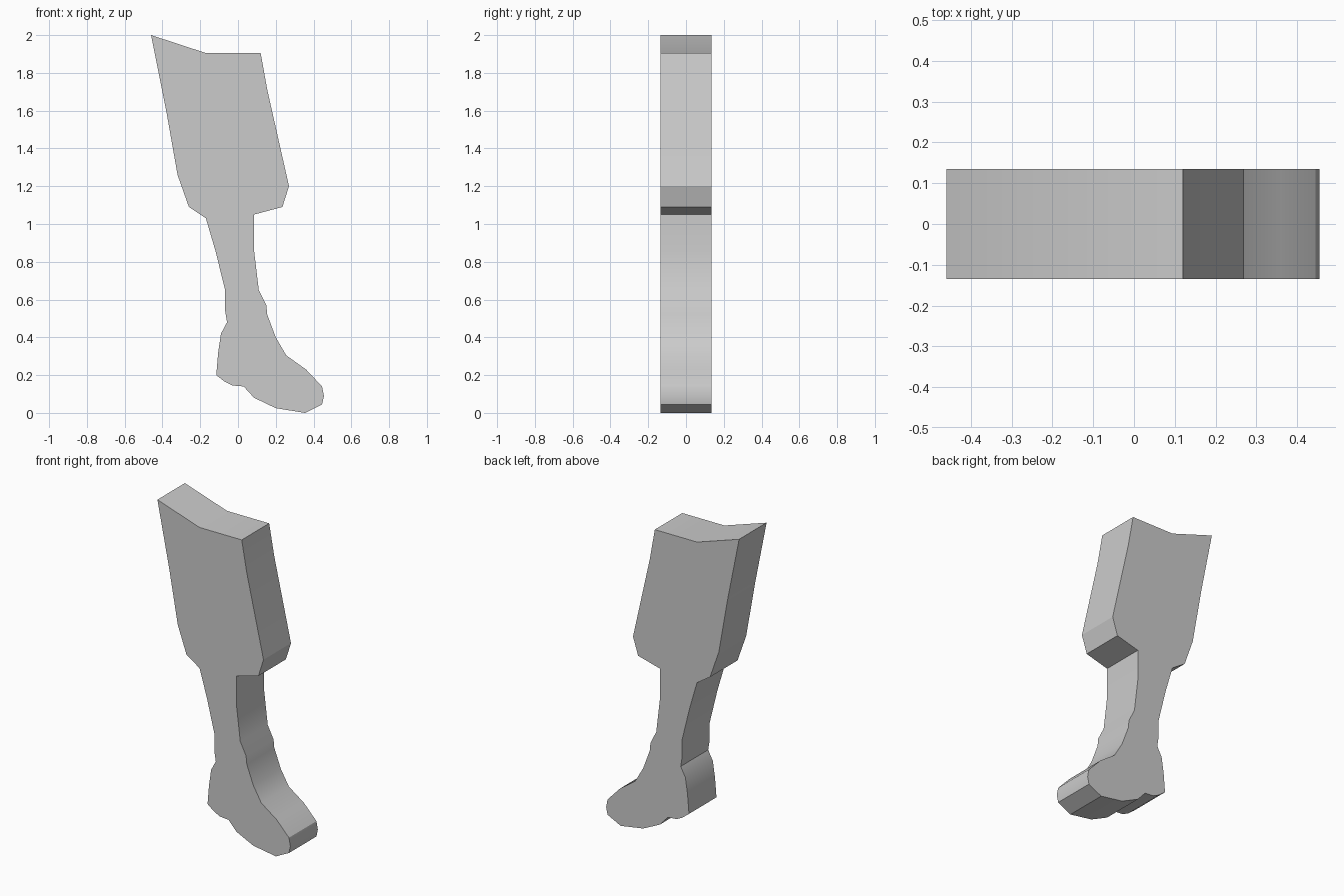
import bpy
import bmesh
import math

default_cube = bpy.data.objects.get("Cube")
if default_cube:
    bpy.data.objects.remove(default_cube, do_unlink=True)


def make_material(name, colour):
    material = bpy.data.materials.new(name)
    material.use_nodes = True
    material.diffuse_color = colour
    material.node_tree.nodes["Principled BSDF"].inputs["Base Color"].default_value = colour
    return material


def extrude_profile(name, outline, depth, material):
    """Make a solid from an outline in the x-z plane, centred on y = 0."""
    bm = bmesh.new()
    front = bm.faces.new([bm.verts.new((x, -depth / 2, z)) for x, z in outline])
    swept = bmesh.ops.extrude_face_region(bm, geom=[front], use_keep_orig=True)
    back_verts = [item for item in swept["geom"] if isinstance(item, bmesh.types.BMVert)]
    bmesh.ops.translate(bm, verts=back_verts, vec=(0, depth, 0))
    bmesh.ops.recalc_face_normals(bm, faces=bm.faces[:])

    mesh = bpy.data.meshes.new(name)
    bm.to_mesh(mesh)
    bm.free()
    mesh.materials.append(material)
    part = bpy.data.objects.new(name, mesh)
    bpy.context.collection.objects.link(part)
    return part


# Outline sections, running clockwise from the upper left corner
thigh_top = [(-.46, 2), (-.17, 1.905), (.12, 1.905)]
thigh_front = [(.155, 1.71), (.27, 1.2), (.235, 1.09), (.085, 1.05)]
shin_front = [(.085, .86), (.11, .65), (.15, .57), (.155, .52)]
instep = [(.2, .4), (.255, .305), (.36, .23)]
toe = [(.445, .14), (.455, .09), (.445, .045), (.355, 0)]
sole = [(.2, .025), (.085, .08), (.03, .14), (-.03, .145), (-.07, .165)]
heel = [(-.115, .2), (-.105, .32), (-.09, .42), (-.058, .48)]
calf = [(-.068, .54), (-.068, .65), (-.12, .86), (-.17, 1.03)]
thigh_back = [(-.26, 1.09), (-.32, 1.26), (-.38, 1.6)]

outline = (thigh_top + thigh_front + shin_front + instep + toe
           + sole + heel + calf + thigh_back)

# Leg slab with a flat front and back
grey = make_material("plain grey", (.6, .6, .6, 1))
leg = extrude_profile("leg", outline, .27, grey)

# Soft shading along the gentle curves, crisp corners elsewhere
bpy.ops.object.select_all(action="DESELECT")
leg.select_set(True)
bpy.context.view_layer.objects.active = leg
bpy.ops.object.shade_smooth_by_angle(angle=math.radians(30))
